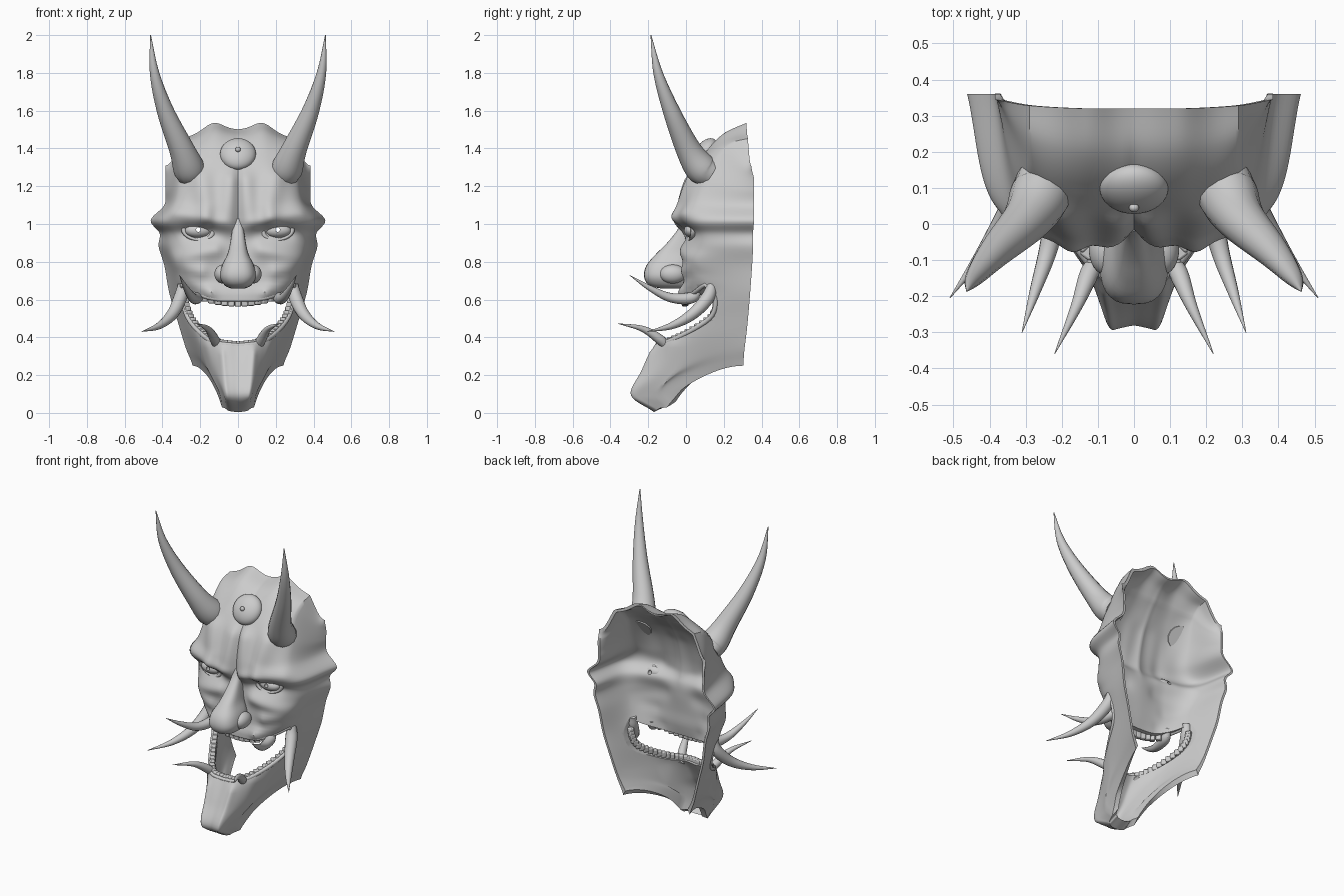
import bpy, bmesh, math
from mathutils import Vector, Matrix
from mathutils.bvhtree import BVHTree

if "Cube" in bpy.data.objects:
    bpy.data.objects.remove(bpy.data.objects["Cube"])


def catmull(pts, n):
    """Smooth interpolation through tuples, n samples per span."""
    pts = [Vector(p) for p in pts]
    out = []
    for i in range(len(pts) - 1):
        p1, p2 = pts[i], pts[i + 1]
        p0 = pts[i - 1] if i else p1 * 2 - p2
        p3 = pts[i + 2] if i + 2 < len(pts) else p2 * 2 - p1
        for k in range(n):
            t = k / n
            out.append(0.5 * (2 * p1 + (p2 - p0) * t + (2 * p0 - 5 * p1 + 4 * p2 - p3) * t * t
                              + (3 * p1 - p0 - 3 * p2 + p3) * t ** 3))
    return out + [pts[-1]]


def make(name, verts, faces, angle=40):
    me = bpy.data.meshes.new(name)
    me.from_pydata([tuple(v) for v in verts], [], faces)
    bm = bmesh.new()
    bm.from_mesh(me)
    bmesh.ops.recalc_face_normals(bm, faces=bm.faces)
    bm.to_mesh(me)
    bm.free()
    ob = bpy.data.objects.new(name, me)
    bpy.context.collection.objects.link(ob)
    smooth(ob, angle)
    return ob


def smooth(ob, angle=40):
    bpy.ops.object.select_all(action='DESELECT')
    ob.select_set(True)
    bpy.context.view_layer.objects.active = ob
    bpy.ops.object.shade_smooth_by_angle(angle=math.radians(angle))


def tube(name, pts, cyclic=False):
    """Round tube along (x, y, z, radius) points."""
    cu = bpy.data.curves.new(name, 'CURVE')
    cu.dimensions = '3D'
    cu.bevel_depth = 1
    cu.bevel_resolution = 5
    cu.use_fill_caps = True
    sp = cu.splines.new('POLY')
    sp.points.add(len(pts) - 1)
    for q, p in zip(sp.points, pts):
        q.co = (p[0], p[1], p[2], 1)
        q.radius = p[3]
    sp.use_cyclic_u = cyclic
    ob = bpy.data.objects.new(name, cu)
    bpy.context.collection.objects.link(ob)
    bpy.ops.object.select_all(action='DESELECT')
    ob.select_set(True)
    bpy.context.view_layer.objects.active = ob
    bpy.ops.object.convert(target='MESH')
    smooth(bpy.context.object, 50)


def ball(name, loc, scale, rx=0):
    bpy.ops.mesh.primitive_uv_sphere_add(segments=32, ring_count=16, location=loc, rotation=(rx, 0, 0))
    ob = bpy.context.object
    ob.name, ob.scale = name, scale
    smooth(ob)
    return ob


# Face shell: each row = front z, rim z, centre y, mid x/y, corner x/y, rim x/y
ROWS = [(1.50, 1.31, .32, .14, .32, .29, .328, .385, .345), (1.46, 1.28, .20, .15, .20, .29, .24, .385, .35),
        (1.37, 1.24, .10, .16, .10, .29, .16, .385, .36), (1.25, 1.18, .03, .17, .03, .31, .11, .385, .36),
        (1.12, 1.10, -.01, .18, -.01, .33, .06, .39, .36), (1.02, 1.02, -.02, .2, -.025, .39, .06, .462, .36),
        (.95, .95, 0, .2, .01, .36, .10, .415, .355), (.87, .88, 0, .2, .0, .35, .10, .42, .355),
        (.76, .78, -.01, .2, .0, .32, .10, .39, .35), (.62, .64, -.02, .17, .0, .29, .12, .365, .34),
        (.48, .52, -.09, .13, -.05, .24, .06, .33, .33), (.36, .42, -.16, .1, -.15, .2, .0, .30, .32),
        (.22, .34, -.23, .09, -.21, .16, -.03, .275, .31), (.09, .28, -.28, .065, -.275, .10, -.14, .25, .305),
        (.005, .25, -.17, .05, -.16, .085, -.1, .24, .305)]
# Carved ridges and grooves: x, z start, x, z end, width, height
RIDGES = [(.05, .98, .17, 1.03, .03, .02), (.17, 1.03, .33, 1.06, .03, .022), (.06, 1.03, .04, 1.23, .035, .03),
          (.2, 1.24, .17, 1.1, .04, .03), (0, 1.0, 0, 1.5, .012, -.012), (.12, .86, .33, .82, .03, .025),
          (.2, .75, .32, .77, .03, .025), (0, .635, .15, .64, .025, .015), (.15, .64, .3, .7, .025, .02),
          (.15, .96, .26, .96, .03, -.015), (.085, .32, .065, .08, .012, .012), (.17, .36, .12, .12, .015, .012)]


def carve(x, z):
    x, f = abs(x), 0
    for ax, az, bx, bz, s, h in RIDGES:
        dx, dz = bx - ax, bz - az
        t = max(0, min(1, ((x - ax) * dx + (z - az) * dz) / (dx * dx + dz * dz)))
        f += h * math.exp(-((x - ax - dx * t) ** 2 + (z - az - dz * t) ** 2) / (2 * s * s))
    return f


N = 14
outer, inner = [], []
rows = catmull(ROWS, 7)
W = 6 * N + 1
for r, (zf, zb, yf, wm, ym, wf, yc, wb, yb) in enumerate(rows):
    sec = catmull([(-wb, yb), (-wf, yc), (-wm, ym), (0, yf), (wm, ym), (wf, yc), (wb, yb)], N)
    v = r / (len(rows) - 1)
    crown = max(0, 1 - r / 14)
    for c, p in enumerate(sec):
        u = abs(c / (3 * N) - 1)
        k = 2 / 3                      # corner position along the half section
        gc = .1 + .15 * crown
        g = gc * (u / k) ** 2 if u < k else gc + (1 - gc) * math.sin((u - k) / (1 - k) * math.pi / 2)
        z = zf + (zb - zf) * g
        # two-lobed crown
        z += .045 * crown * math.exp(-((abs(p[0]) - .13) / .07) ** 2)
        f = carve(p[0], z) * min(1, (1 - u) * 4) * (1 - crown)
        outer.append((p[0], p[1] - f, z))
        inner.append((p[0] - math.copysign(min(.015, abs(p[0]) * .1), p[0]),
                      p[1] - f * .25 + .065 * (1 - u ** 3) * min(1, r / 12),
                      z - .012 * crown + .03 * max(0, v - .8) / .2))
H, M = len(rows), len(outer)
quads = [(r * W + c, r * W + c + 1, (r + 1) * W + c + 1, (r + 1) * W + c) for r in range(H - 1) for c in range(W - 1)]
loop = ([c for c in range(W)] + [r * W + W - 1 for r in range(1, H)]
        + [(H - 1) * W + c for c in range(W - 2, -1, -1)] + [r * W for r in range(H - 2, 0, -1)])
rim = [(a, b, b + M, a + M) for a, b in zip(loop, loop[1:] + loop[:1])]
shell = make("face_shell", outer + inner, quads + [tuple(i + M for i in reversed(q)) for q in quads] + rim, 40)
tree = BVHTree.FromPolygons(outer, quads)


def surf(x, z):
    hit = tree.ray_cast(Vector((x, -1, z)), Vector((0, 1, 0)))[0]
    return hit.y if hit else .1


# Mouth outline, used for the opening, lips and teeth
UPPER = catmull([(0, .60), (.12, .605), (.22, .635), (.295, .68)], 6)
LOWER = catmull([(.295, .68), (.295, .6), (.262, .5), (.195, .42), (.115, .37), (0, .355)], 5)
half = [tuple(p) for p in UPPER + LOWER[1:]]
mouth = half + [(-x, z) for x, z in reversed(half[1:-1])]
n = len(mouth)
cut = make("mouth_cutter", [(x, y, z) for y in (-.6, .24) for x, z in mouth],
           [tuple(range(n)), tuple(range(n, 2 * n))] + [(i, (i + 1) % n, (i + 1) % n + n, i + n) for i in range(n)])
cutters = [(cut, [shell])]

# Eyes with pupil holes and lids
for s in (1, -1):
    y = surf(s * .21, .965)
    eye = ball("eye", (s * .21, y + .012, .965), (.07, .042, .038))
    bpy.ops.mesh.primitive_torus_add(location=(s * .21, y + .008, .963), rotation=(math.pi / 2, s * -.12, s * .15),
                                     major_radius=.078, minor_radius=.014, major_segments=40, minor_segments=10)
    lid = bpy.context.object
    lid.name, lid.scale = "eyelid", (1, .6, 1)
    smooth(lid)
    bpy.ops.mesh.primitive_cylinder_add(vertices=16, radius=.012, depth=.5, location=(s * .21, 0, .97),
                                        rotation=(math.pi / 2, 0, 0))
    cutters.append((bpy.context.object, [shell, eye]))

for c, targets in cutters:
    for ob in targets:
        bpy.context.view_layer.objects.active = ob
        m = ob.modifiers.new("cut", 'BOOLEAN')
        m.operation, m.solver, m.object = 'DIFFERENCE', 'EXACT', c
        bpy.ops.object.modifier_apply(modifier=m.name)
    bpy.data.objects.remove(c)
smooth(shell, 40)

# Lips around the opening
tube("lips", [(x, surf(x, z) + .016, z, .013) for x, z in mouth], True)

# Teeth: upper row, and lower row running up the jaw sides
bm = bmesh.new()
spots = [(i * .036, .59 + .8 * (i * .036) ** 2, .03) for i in range(-6, 7)]
spots += [(s * p[0], p[1] + .006, .02) for s in (1, -1) for p in LOWER[5:]]
for x, z, up in spots:
    turn = Matrix.Rotation(max(-1.1, min(1.1, x * 5)), 4, 'Z')
    bmesh.ops.create_cube(bm, size=1, matrix=Matrix.Translation((x * .96, surf(x, z) + .028, z)) @ turn
                          @ Matrix.Diagonal((.034, .03, up * 1.8, 1)))
me = bpy.data.meshes.new("teeth")
bm.to_mesh(me)
bm.free()
teeth = bpy.data.objects.new("teeth", me)
bpy.context.collection.objects.link(teeth)
bev = teeth.modifiers.new("bevel", 'BEVEL')
bev.width, bev.segments = .006, 2
smooth(teeth)

# Nose: lofted boxy rings (z, half width, front y) plus nostril wings
rings = catmull([(1.03, .018, -.02), (.97, .03, -.045), (.9, .042, -.10), (.84, .056, -.16), (.78, .085, -.21),
                 (.72, .095, -.222), (.675, .07, -.195), (.658, .035, -.13)], 4)
K, verts = 28, []
for z, w, yf in rings:
    for k in range(K):
        a = 2 * math.pi * k / K
        sx, sy = math.cos(a), math.sin(a)
        verts.append((w * math.copysign(abs(sx) ** .75, sx),
                      (yf + .025) / 2 + (.025 - yf) / 2 * math.copysign(abs(sy) ** .75, sy), z))
L = len(rings)
make("nose", verts, [(r * K + k, r * K + (k + 1) % K, (r + 1) * K + (k + 1) % K, (r + 1) * K + k)
                     for r in range(L - 1) for k in range(K)]
     + [tuple(range(K)), tuple(range((L - 1) * K, L * K))], 50)

# Forehead boss with small centre button
ball("forehead_boss", (0, .098, 1.37), (.095, .055, .095), -.6)
ball("boss_button", (0, .045, 1.395), (.014, .012, .014))

# Paired horns, tusks and nostrils
FANGS = {
    "horn": [(.25, .125, 1.265, .075), (.262, .075, 1.30, .083), (.3, .01, 1.4, .066), (.385, -.078, 1.6, .045),
             (.442, -.148, 1.8, .025), (.463, -.186, 2.0, .002)],
    "outer_tusk": [(.29, .14, .69, .025), (.305, .115, .61, .036), (.35, .03, .52, .03), (.42, -.08, .46, .018),
                   (.51, -.205, .43, .001)],
    "upper_tusk": [(.2, .07, .66, .015), (.215, .03, .61, .03), (.24, -.08, .61, .025), (.275, -.19, .66, .015),
                   (.31, -.3, .73, .001)],
    "lower_tusk": [(.10, -.09, .34, .02), (.125, -.14, .39, .026), (.16, -.23, .445, .016), (.22, -.36, .473, .001)]}
for s in (1, -1):
    ball("nostril", (s * .08, -.07, .735), (.045, .07, .05))
    for name, pts in FANGS.items():
        tube(name, catmull([(s * x, y, z, rad) for x, y, z, rad in pts], 8))
